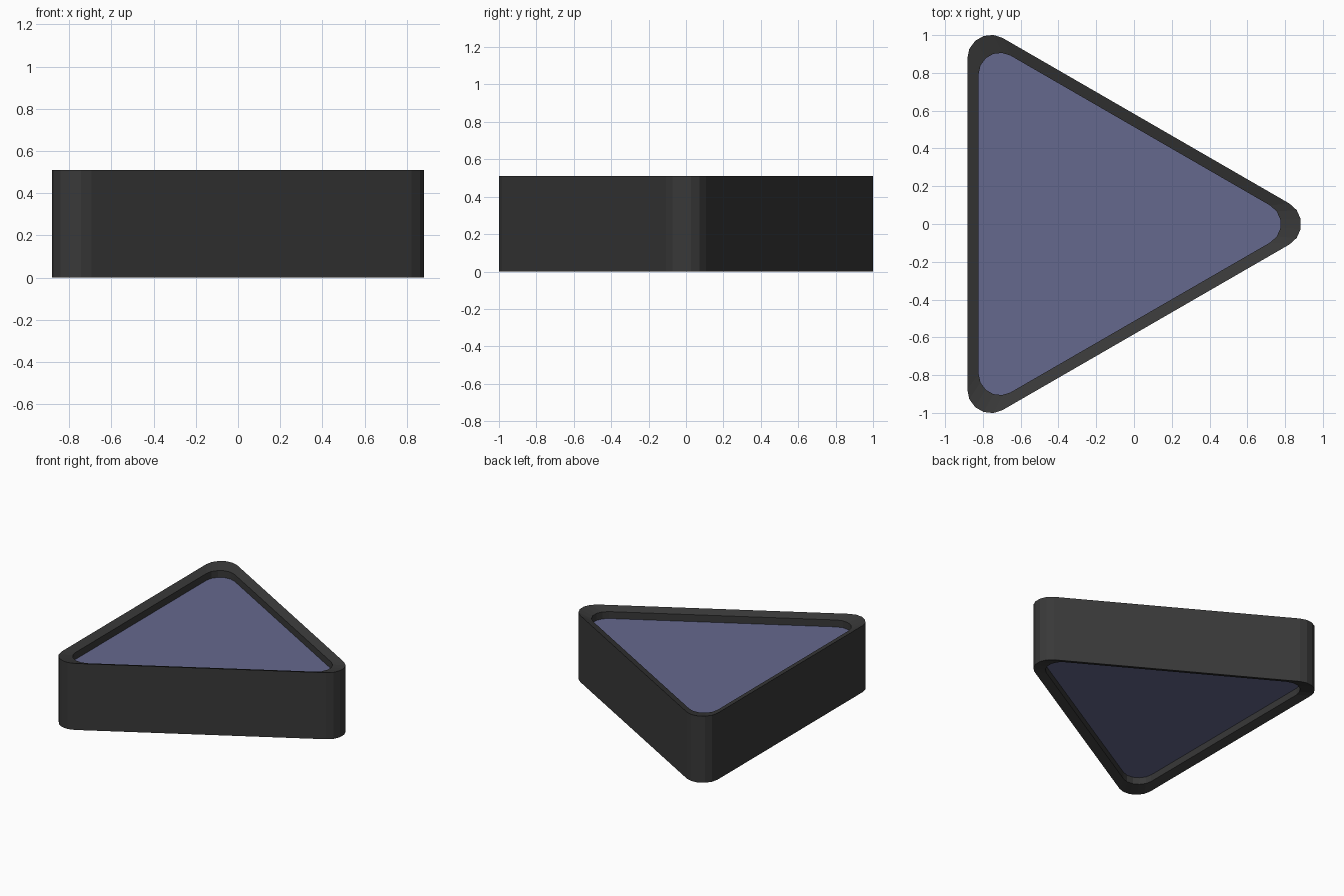
import bpy, bmesh
from math import cos, sin, radians

if "Cube" in bpy.data.objects:
    bpy.data.objects.remove(bpy.data.objects["Cube"])

INRADIUS, CORNER, CX = 0.631, 0.125, -0.2516   # rounded equilateral triangle
HEIGHT, INNER = 0.51, 0.905                    # frame height, inner outline scale
LIP, RECESS = 0.023, 0.076                     # rim slope drop, panel depth


def outline(scale, z, segments=5):
    """Rounded triangle pointing to +x, scaled about its centre."""
    pts = []
    for mid in (0, 120, 240):
        reach = 2 * (INRADIUS - CORNER)
        for i in range(segments + 1):
            a = radians(mid - 60 + 120 * i / segments)
            x = reach * cos(radians(mid)) + CORNER * cos(a)
            y = reach * sin(radians(mid)) + CORNER * sin(a)
            pts.append((CX + x * scale, y * scale, z))
    return pts


def material(name, color):
    mat = bpy.data.materials.new(name)
    mat.diffuse_color = color
    mat.use_nodes = True
    mat.node_tree.nodes["Principled BSDF"].inputs["Base Color"].default_value = mat.diffuse_color
    return mat


def add_object(name, bm, mat):
    mesh = bpy.data.meshes.new(name)
    bm.to_mesh(mesh)
    bm.free()
    mesh.materials.append(mat)
    obj = bpy.data.objects.new(name, mesh)
    bpy.context.collection.objects.link(obj)
    return obj


frame_mat = material("dark_frame", (0.04, 0.04, 0.04, 1))
panel_mat = material("blue_panel", (0.13, 0.14, 0.27, 1))

# Frame: closed ring with rims sloping inward at top and bottom
bm = bmesh.new()
profile = [(1, 0), (1, HEIGHT), (INNER, HEIGHT - LIP), (INNER, LIP)]
loops = [[bm.verts.new(p) for p in outline(s, z)] for s, z in profile]
for k, lower in enumerate(loops):
    upper = loops[(k + 1) % len(loops)]
    n = len(lower)
    for i in range(n):
        j = (i + 1) % n
        bm.faces.new((lower[i], lower[j], upper[j], upper[i]))
bmesh.ops.recalc_face_normals(bm, faces=bm.faces)
add_object("frame", bm, frame_mat)

# Recessed panels closing the frame at top and bottom
for name, z, up in (("top_panel", HEIGHT - RECESS, True), ("bottom_panel", RECESS, False)):
    bm = bmesh.new()
    pts = outline(INNER, z)
    bm.faces.new([bm.verts.new(p) for p in (pts if up else reversed(pts))])
    add_object(name, bm, panel_mat)
